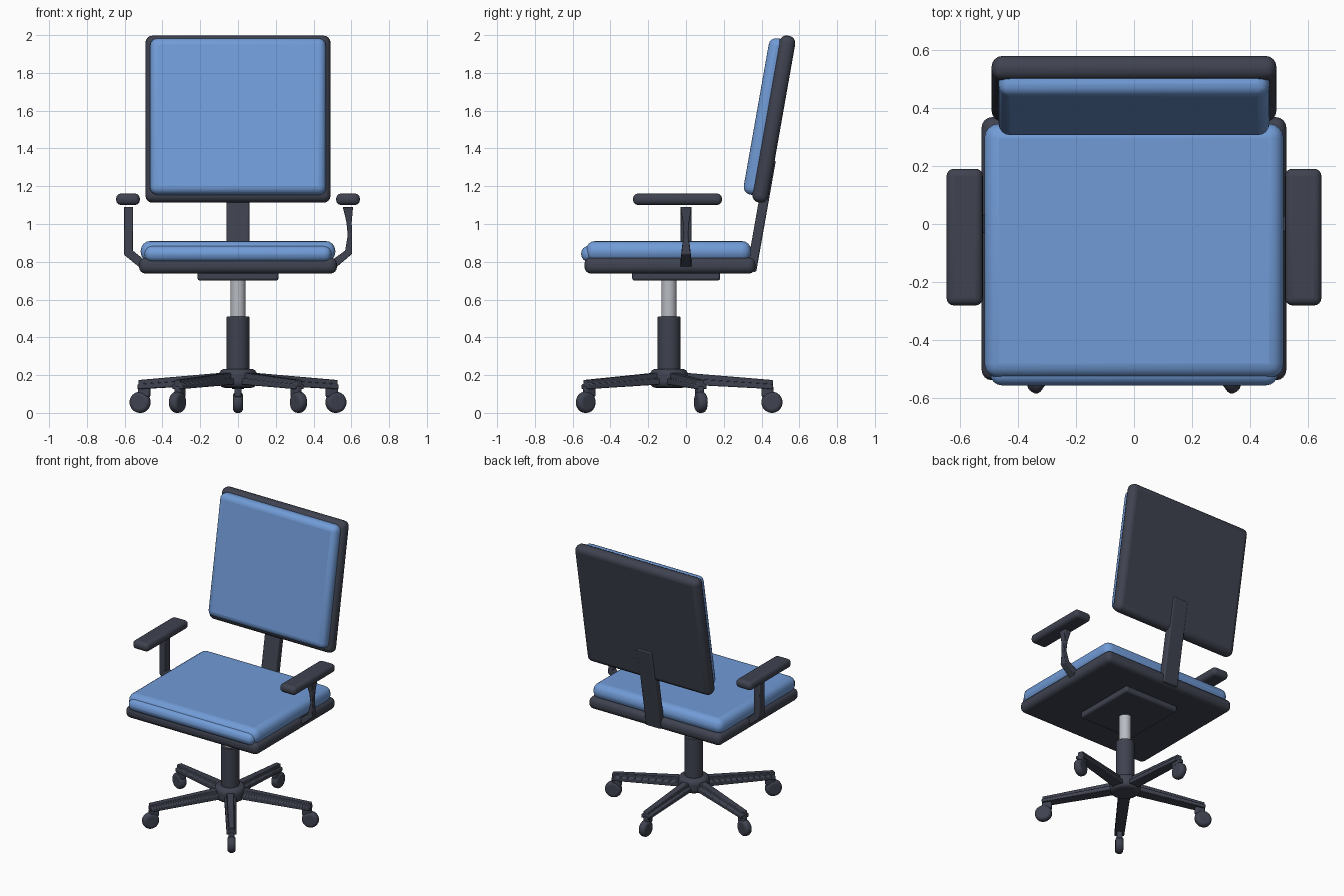
import bpy, bmesh, math
from mathutils import Vector, Matrix

if "Cube" in bpy.data.objects:
    bpy.data.objects.remove(bpy.data.objects["Cube"])


def material(name, rgb):
    m = bpy.data.materials.new(name)
    m.diffuse_color = (*rgb, 1)
    m.use_nodes = True
    m.node_tree.nodes["Principled BSDF"].inputs["Base Color"].default_value = m.diffuse_color
    return m


DARK = material("charcoal plastic", (0.05, 0.056, 0.08))
BLUE = material("blue fabric", (0.165, 0.33, 0.68))
SILVER = material("silver metal", (0.48, 0.50, 0.54))
COL_Y = -0.09          # column and base centre
TILT = math.radians(-10)


def finish(bm, name, mat, bevel=0, matrix=None, segments=4):
    bmesh.ops.recalc_face_normals(bm, faces=bm.faces)
    me = bpy.data.meshes.new(name)
    bm.to_mesh(me)
    bm.free()
    me.materials.append(mat)
    ob = bpy.data.objects.new(name, me)
    bpy.context.collection.objects.link(ob)
    if matrix is not None:
        ob.matrix_world = matrix
    if bevel:
        b = ob.modifiers.new("round", 'BEVEL')
        b.width = bevel
        b.segments = segments
        b.limit_method = 'ANGLE'
        b.angle_limit = math.radians(40)
    bpy.ops.object.select_all(action='DESELECT')
    ob.select_set(True)
    bpy.context.view_layer.objects.active = ob
    bpy.ops.object.shade_smooth_by_angle(angle=math.radians(35))
    return ob


def box(name, mat, centre, size, bevel, tilt=0, parent=Matrix()):
    bm = bmesh.new()
    bmesh.ops.create_cube(bm, size=1)
    bmesh.ops.scale(bm, vec=size, verts=bm.verts)
    m = parent @ Matrix.Translation(centre) @ Matrix.Rotation(tilt, 4, 'X')
    return finish(bm, name, mat, bevel, m)


def cylinder(name, mat, centre, r, depth, bevel=0, parent=Matrix(), rot=Matrix()):
    bm = bmesh.new()
    bmesh.ops.create_cone(bm, cap_ends=True, segments=32, radius1=r, radius2=r, depth=depth)
    return finish(bm, name, mat, bevel, parent @ Matrix.Translation(centre) @ rot)


def loft(name, mat, rings, bevel=0, matrix=None):
    """Skin between equal-length rings of points and cap both ends."""
    bm = bmesh.new()
    vs = [[bm.verts.new(p) for p in ring] for ring in rings]
    n = len(vs[0])
    for a, b in zip(vs, vs[1:]):
        for i in range(n):
            bm.faces.new((a[i], a[(i + 1) % n], b[(i + 1) % n], b[i]))
    bm.faces.new(vs[0])
    bm.faces.new(vs[-1])
    return finish(bm, name, mat, bevel, matrix, 2)


# Seat: shell, cushion, front roll, mounting plate
box("seat_shell", DARK, (0, -0.085, 0.78), (1.048, 0.905, 0.085), 0.035)
box("seat_cushion", BLUE, (0, -0.0925, 0.855), (1.03, 0.875, 0.11), 0.05)
box("seat_front_roll", BLUE, (0, -0.46, 0.842), (0.99, 0.19, 0.085), 0.04)
box("seat_mount", DARK, (0, -0.052, 0.73), (0.43, 0.466, 0.06), 0.015)

# Backrest: tilted shell, cushion and support bar
back = Matrix.Translation((0, 0.465, 1.555)) @ Matrix.Rotation(TILT, 4, 'X')
box("back_shell", DARK, (0, 0, 0), (0.98, 0.085, 0.897), 0.038, parent=back)
box("back_cushion", BLUE, (0, -0.0455, 0.005), (0.932, 0.10, 0.84), 0.04, parent=back)
box("back_support", DARK, (0, 0.398, 1.045), (0.12, 0.052, 0.60), 0.01, TILT)

# Gas lift column
cylinder("lift_rod", SILVER, (0, COL_Y, 0.59), 0.04, 0.25)
cylinder("lift_sleeve", DARK, (0, COL_Y, 0.345), 0.06, 0.33, 0.004)
cylinder("base_hub", DARK, (0, COL_Y, 0.183), 0.10, 0.10, 0.03)


# Five-legged base with casters, the first leg pointing backwards
def leg_ring(r, z, wide, narrow, h):
    return [(r, -wide, z - h), (r, wide, z - h), (r, wide, z),
            (r, narrow, z + 0.003), (r, narrow, z + h),
            (r, -narrow, z + h), (r, -narrow, z + 0.003), (r, -wide, z)]


for i in range(5):
    m = Matrix.Translation((0, COL_Y, 0)) @ Matrix.Rotation(math.radians(90 + 72 * i), 4, 'Z')
    loft(f"base_leg_{i}", DARK, [leg_ring(0.03, 0.185, 0.04, 0.024, 0.032),
                                leg_ring(0.55, 0.15, 0.032, 0.018, 0.024)], 0.004, m)
    box(f"caster_hood_{i}", DARK, (0.522, 0, 0.112), (0.065, 0.038, 0.06), 0.012, parent=m)
    cylinder(f"caster_wheel_{i}", DARK, (0.545, 0, 0.056), 0.056, 0.052, 0.02, m,
             Matrix.Rotation(math.pi / 2, 4, 'X'))


# Armrests: pad and bent post; the right post pinches in the middle
def post_ring(x, z, nx, nz, hw, hd):
    n = Vector((nx, 0, nz)) * hw
    c = Vector((x, 0, z))
    d = Vector((0, hd, 0))
    return [c - n - d, c + n - d, c + n + d, c - n + d]


left = [(-0.49, 0.775, 0.6, 0.8, 0.023, 0.03),
        (-0.58, 0.848, 1, 0.5, 0.023, 0.03),
        (-0.58, 1.09, 1, 0, 0.024, 0.03)]
right = [(0.49, 0.775, -0.6, 0.8, 0.023, 0.03),
         (0.585, 0.85, -1, 0.5, 0.018, 0.024),
         (0.592, 0.94, -1, 0, 0.011, 0.013),
         (0.588, 1.01, -1, 0, 0.014, 0.017),
         (0.582, 1.09, -1, 0, 0.027, 0.03)]
for side, sx, path in (("left", -1, left), ("right", 1, right)):
    loft(f"arm_post_{side}", DARK, [post_ring(*p) for p in path], 0.004)
    box(f"arm_pad_{side}", DARK, (sx * 0.5825, -0.045, 1.131), (0.125, 0.47, 0.06), 0.025)
